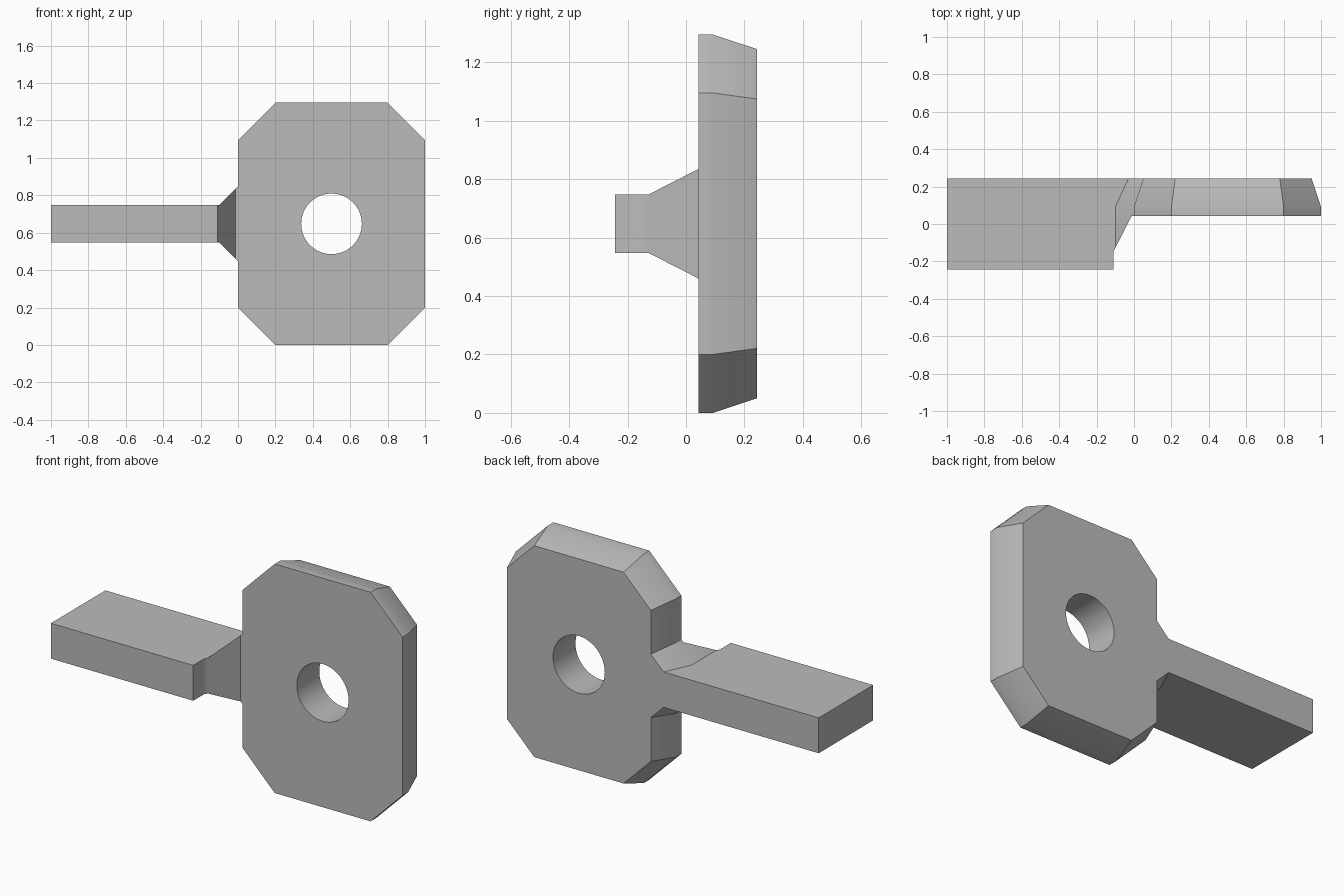
import bpy
import bmesh
import math

cube = bpy.data.objects.get("Cube")
if cube:
    bpy.data.objects.remove(cube, do_unlink=True)

MID = 0.6475            # height of the symmetry plane
FRONT, BEVEL, BACK = -0.243, 0.092, 0.243
PLATE_FRONT = 0.042

grey = bpy.data.materials.new("plain grey")
grey.use_nodes = True
colour = (0.5, 0.5, 0.5, 1)
grey.diffuse_color = colour
grey.node_tree.nodes["Principled BSDF"].inputs["Base Color"].default_value = colour


def loft(name, rings):
    """Closed solid through matching rings of points."""
    bm = bmesh.new()
    loops = [[bm.verts.new(p) for p in ring] for ring in rings]
    for a, b in zip(loops, loops[1:]):
        for i in range(len(a)):
            j = (i + 1) % len(a)
            bm.faces.new((a[i], a[j], b[j], b[i]))
    bm.faces.new(loops[0])
    bm.faces.new(loops[-1])
    bmesh.ops.recalc_face_normals(bm, faces=bm.faces)
    mesh = bpy.data.meshes.new(name)
    bm.to_mesh(mesh)
    bm.free()
    mesh.materials.append(grey)
    obj = bpy.data.objects.new(name, mesh)
    bpy.context.collection.objects.link(obj)
    return obj


def outline(y, inset):
    """Arm, flared neck and eight-sided plate; inset tapers plate and neck."""
    corner = inset * math.tan(math.pi / 8)
    slide = inset * math.sqrt(2)
    half = [(-1, 0.1), (slide - 0.1, 0.1), (inset, 0.2 + inset - slide),
            (inset, 0.4475 - corner), (0.2 + corner, MID - inset),
            (0.8 - corner, MID - inset), (1 - inset, 0.4475 - corner)]
    whole = half + [(x, -z) for x, z in reversed(half)]
    return [(x, y, MID + z) for x, z in whole]


# Body with tapered back edge
body = loft("plate_and_arm", [outline(FRONT, 0), outline(BEVEL, 0), outline(BACK, 0.05)])

# Cutter that thins the plate and slants the front of the neck
step = [(-0.11, -0.5), (-0.11, -0.148), (-0.013, PLATE_FRONT), (1.5, PLATE_FRONT), (1.5, -0.5)]
front_cutter = loft("front_cutter", [[(x, y, z) for x, y in step] for z in (-0.5, 2)])

# Cutter for the round hole
SIDES = 64
angles = [2 * math.pi * i / SIDES for i in range(SIDES)]
hole_cutter = loft("hole_cutter", [
    [(0.5 + 0.162 * math.cos(a), y, MID + 0.162 * math.sin(a)) for a in angles]
    for y in (-0.4, 0.4)])

bpy.ops.object.select_all(action='DESELECT')
bpy.context.view_layer.objects.active = body
body.select_set(True)
for cutter in (front_cutter, hole_cutter):
    cut = body.modifiers.new(cutter.name, 'BOOLEAN')
    cut.operation = 'DIFFERENCE'
    cut.solver = 'EXACT'
    cut.object = cutter
    bpy.ops.object.modifier_apply(modifier=cut.name)
    bpy.data.objects.remove(cutter, do_unlink=True)

bpy.ops.object.shade_smooth_by_angle(angle=math.radians(30))
